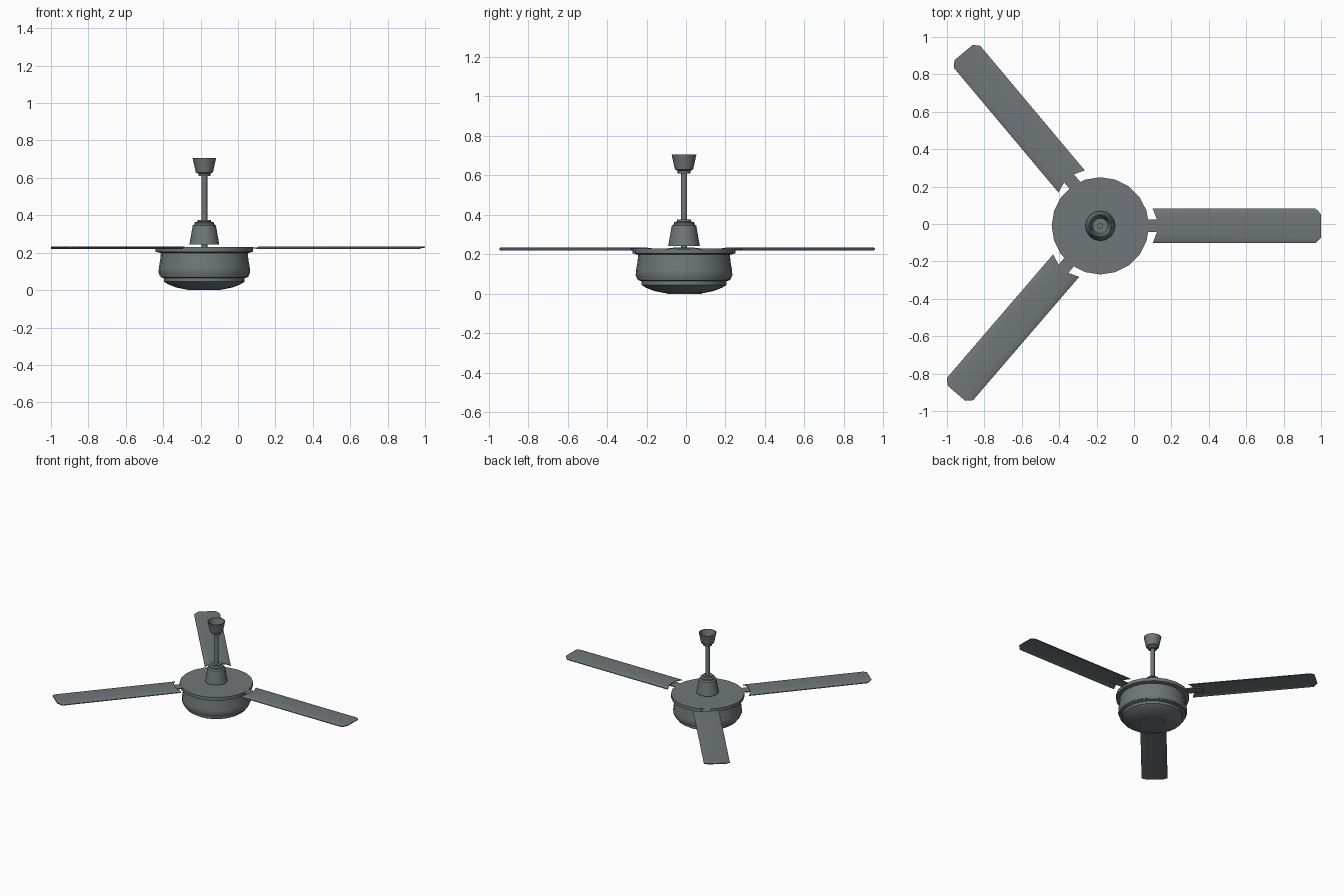
import bpy, bmesh, math
from mathutils import Matrix, Vector

if "Cube" in bpy.data.objects:
    bpy.data.objects.remove(bpy.data.objects["Cube"])

CX, CY = -0.18, -0.01          # motor axis

grey = bpy.data.materials.new("slate grey")
grey.diffuse_color = (0.16, 0.185, 0.188, 1)
grey.use_nodes = True
grey.node_tree.nodes["Principled BSDF"].inputs["Base Color"].default_value = grey.diffuse_color


def finish(name, bm, angle=35):
    bmesh.ops.recalc_face_normals(bm, faces=bm.faces)
    me = bpy.data.meshes.new(name)
    bm.to_mesh(me)
    bm.free()
    me.materials.append(grey)
    ob = bpy.data.objects.new(name, me)
    bpy.context.collection.objects.link(ob)
    bpy.ops.object.select_all(action='DESELECT')
    ob.select_set(True)
    bpy.context.view_layer.objects.active = ob
    bpy.ops.object.shade_smooth_by_angle(angle=math.radians(angle))
    return ob


def lathe(name, profile, sides=20):
    """Spin (radius, height) points about the motor axis; both ends lie on the axis."""
    bm = bmesh.new()
    vs = [bm.verts.new((r, 0, z)) for r, z in profile]
    es = [bm.edges.new(p) for p in zip(vs, vs[1:])]
    bmesh.ops.spin(bm, geom=vs + es, cent=(0, 0, 0), axis=(0, 0, 1),
                   angle=math.tau, steps=sides, use_duplicate=False)
    bmesh.ops.remove_doubles(bm, verts=bm.verts, dist=1e-5)
    bmesh.ops.translate(bm, verts=bm.verts, vec=(CX, CY, 0))
    return finish(name, bm)


# Motor: flange, flared body, lip and domed underside
lathe("motor_flange", [(0, .23), (.26, .23), (.26, .205), (.238, .199), (0, .199)])
lathe("motor_body", [(0, .203), (.232, .203), (.236, .16), (.243, .12), (.245, .095),
                     (.238, .077), (0, .077)], 24)
lathe("lower_cover", [(0, .08), (.235, .08), (.235, .07), (.216, .064), (.216, .045),
                      (.195, .032), (.15, .014), (.095, .003), (0, .003)], 24)
lathe("bottom_plate", [(0, .004), (.09, .004), (.09, 0), (0, 0)], 24)

# Down rod with its lower canopy and hollow ceiling cup
lathe("lower_canopy", [(0, .243), (.08, .243), (.062, .345), (.052, .353), (.052, .362),
                       (.036, .366), (.036, .376), (0, .376)], 16)
lathe("down_rod", [(0, .225), (.016, .225), (.016, .655), (0, .655)], 12)
lathe("ceiling_cup", [(0, .61), (.032, .61), (.032, .622), (.046, .63), (.063, .706),
                      (.057, .706), (.041, .638), (0, .638)], 16)


def plate(name, rows, thick, matrix):
    """Solid from rows of (x list, y, z) running across the blade."""
    bm = bmesh.new()
    top = [[bm.verts.new((x, y, z)) for x in xs] for xs, y, z in rows]
    for a, b in zip(top, top[1:]):
        for i in range(len(a) - 1):
            bm.faces.new((a[i], a[i + 1], b[i + 1], b[i]))
    ext = bmesh.ops.extrude_face_region(bm, geom=bm.faces[:], use_keep_orig=True)
    low = [g for g in ext["geom"] if isinstance(g, bmesh.types.BMVert)]
    bmesh.ops.translate(bm, verts=low, vec=(0, 0, -thick))
    bmesh.ops.transform(bm, matrix=matrix, verts=bm.verts)
    return finish(name, bm)


# (half-width position, inner end, outer end, height)
SECTION = [(-.092, .28, 1.15, .226), (-.082, .284, 1.162, .230), (-.062, .292, 1.18, .233),
           (-.034, .302, 1.18, .234), (.034, .302, 1.18, .234), (.062, .292, 1.18, .233),
           (.082, .284, 1.162, .230), (.092, .28, 1.15, .226)]

# Three blades on short arms; the second sits a little off the axis
for i, (deg, shift) in enumerate([(0, 0), (130, -.035), (229.3, 0)], 1):
    m = (Matrix.Translation((CX, CY, 0)) @ Matrix.Rotation(math.radians(deg), 4, 'Z')
         @ Matrix.Translation((0, shift, 0)))
    plate(f"blade_{i}", [((a, b), y, z) for y, a, b, z in SECTION], .006, m)
    plate(f"blade_arm_{i}", [((.2, .37), y, .2285) for y in (-.034, .034)], .007, m)
